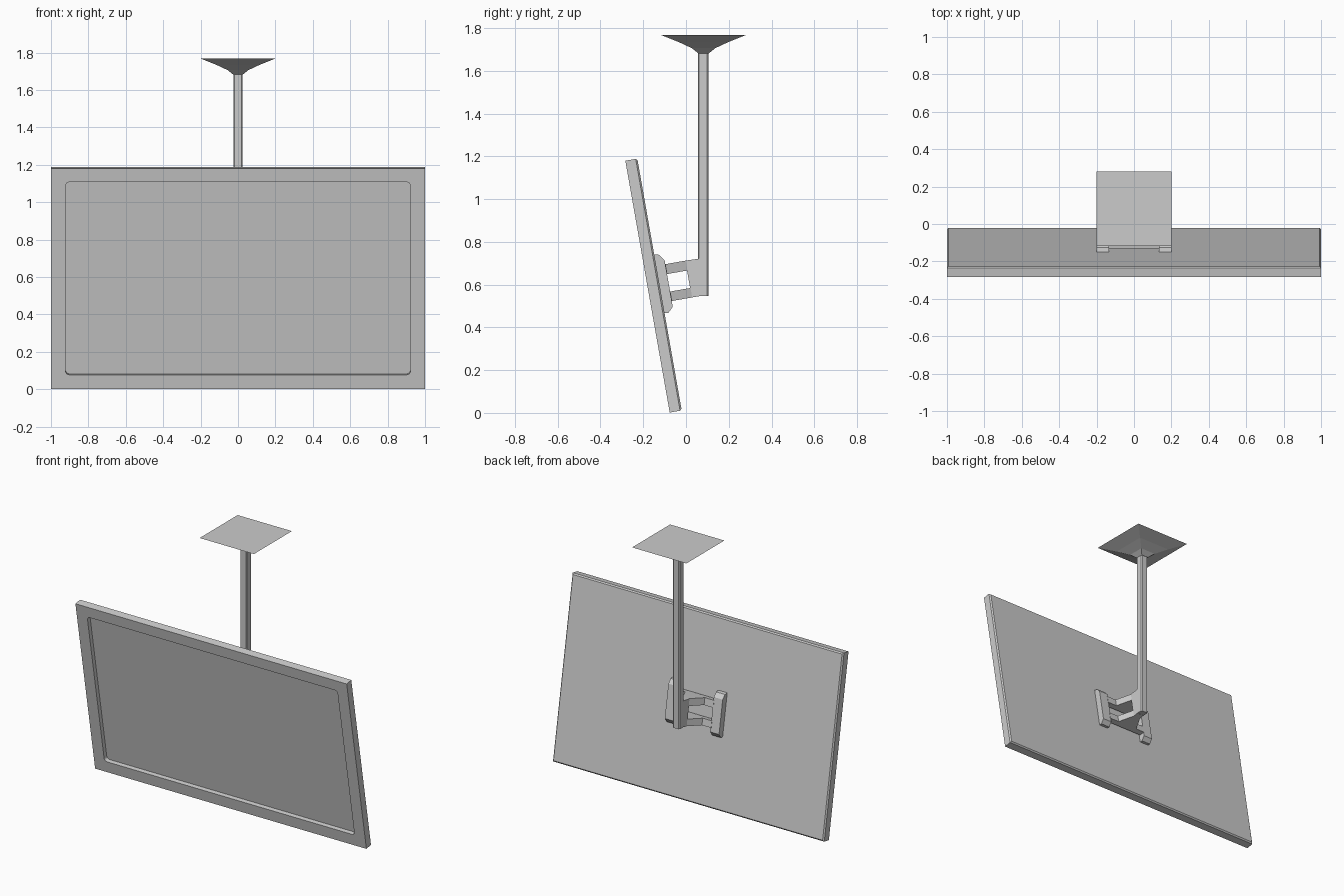
import bpy, bmesh, math
from mathutils import Matrix

if "Cube" in bpy.data.objects:
    bpy.data.objects.remove(bpy.data.objects["Cube"])

# Tilted frame of the screen: origin on its lower back edge, y = outwards from the back
TILT = Matrix.Translation((0, -0.02, 0.0115)) @ Matrix.Rotation(math.radians(10), 4, 'X')
FLAT = Matrix.Identity(4)


def finish(name, bm, frame):
    bmesh.ops.recalc_face_normals(bm, faces=bm.faces)
    me = bpy.data.meshes.new(name)
    bm.to_mesh(me)
    bm.free()
    ob = bpy.data.objects.new(name, me)
    ob.matrix_world = frame
    bpy.context.collection.objects.link(ob)
    return ob


def box_bm(x, y, z):
    bm = bmesh.new()
    bmesh.ops.create_cube(bm, size=1)
    for v in bm.verts:
        v.co = [a + (b - a) * (c + 0.5) for (a, b), c in zip((x, y, z), v.co)]
    return bm


def bevel(bm, test, width, segments=1):
    edges = [e for e in bm.edges if test(*[v.co for v in e.verts])]
    bmesh.ops.bevel(bm, geom=edges, offset=width, segments=segments,
                    profile=0.5, affect='EDGES')


def prism(name, points, axis, lo, hi, frame):
    """Extrude a 2D outline along axis 0 (points are y,z) or axis 2 (points are x,y)."""
    bm = bmesh.new()
    rings = []
    for h in (lo, hi):
        rings.append([bm.verts.new((h, a, b) if axis == 0 else (a, b, h)) for a, b in points])
        bm.faces.new(rings[-1])
    n = len(points)
    for i in range(n):
        j = (i + 1) % n
        bm.faces.new((rings[0][i], rings[0][j], rings[1][j], rings[1][i]))
    return finish(name, bm, frame)


# Screen body with chamfered back rim
bm = box_bm((-1, 1), (-0.057, 0), (0, 1.196))
bevel(bm, lambda a, b: a.y > -0.01 and b.y > -0.01, 0.008)
screen = finish("screen_body", bm, TILT)

# Recessed display with rounded corners
bm = box_bm((-0.922, 0.922), (-0.1, -0.029), (0.077, 1.123))
bevel(bm, lambda a, b: abs(a.y - b.y) > 0.01, 0.02, 4)
cutter = finish("display_cutter", bm, TILT)
cutter.hide_render = True
mod = screen.modifiers.new("display_recess", 'BOOLEAN')
mod.operation = 'DIFFERENCE'
mod.solver = 'EXACT'
mod.object = cutter
bpy.context.view_layer.objects.active = screen
bpy.ops.object.modifier_apply(modifier=mod.name)
bpy.data.objects.remove(cutter)

# Vertical mounting bars with chamfered ends
bar = [(-0.002, 0.463), (0.018, 0.46), (0.043, 0.485), (0.043, 0.706), (0.023, 0.735), (-0.002, 0.742)]
for side, lo, hi in (("left", -0.2, -0.135), ("right", 0.135, 0.2)):
    prism(side + "_mounting_bar", bar, 0, lo, hi, TILT)

# Cross rails and tapering arms, upper and lower
arm = [(-0.075, 0.04), (0.075, 0.04), (0.025, 0.14), (-0.025, 0.14)]
for level, lo, hi in (("lower", 0.512, 0.557), ("upper", 0.64, 0.687)):
    finish(level + "_cross_rail", box_bm((-0.14, 0.14), (0.008, 0.045), (lo, hi)), TILT)
    prism(level + "_arm", arm, 2, lo, hi, TILT)

# Web joining the arms to the pole
web = [(0.138, 0.512), (0.175, 0.512), (0.205, 0.685), (0.138, 0.687)]
prism("arm_web", web, 0, -0.025, 0.025, TILT)

# Ceiling pole
bm = box_bm((-0.025, 0.025), (0.055, 0.105), (0.547, 1.69))
bevel(bm, lambda a, b: abs(a.z - b.z) > 0.5, 0.006)
finish("ceiling_pole", bm, FLAT)

# Flared square ceiling plate
bm = bmesh.new()
rings = []
for r, z in ((0.025, 1.682), (0.055, 1.706), (0.115, 1.734), (0.2, 1.768)):
    rings.append([bm.verts.new((sx * r, 0.082 + sy * r, z))
                  for sx, sy in ((-1, -1), (1, -1), (1, 1), (-1, 1))])
for a, b in zip(rings, rings[1:]):
    for i in range(4):
        j = (i + 1) % 4
        bm.faces.new((a[i], a[j], b[j], b[i]))
bm.faces.new(rings[0])
bm.faces.new(rings[-1])
finish("ceiling_plate", bm, FLAT)
